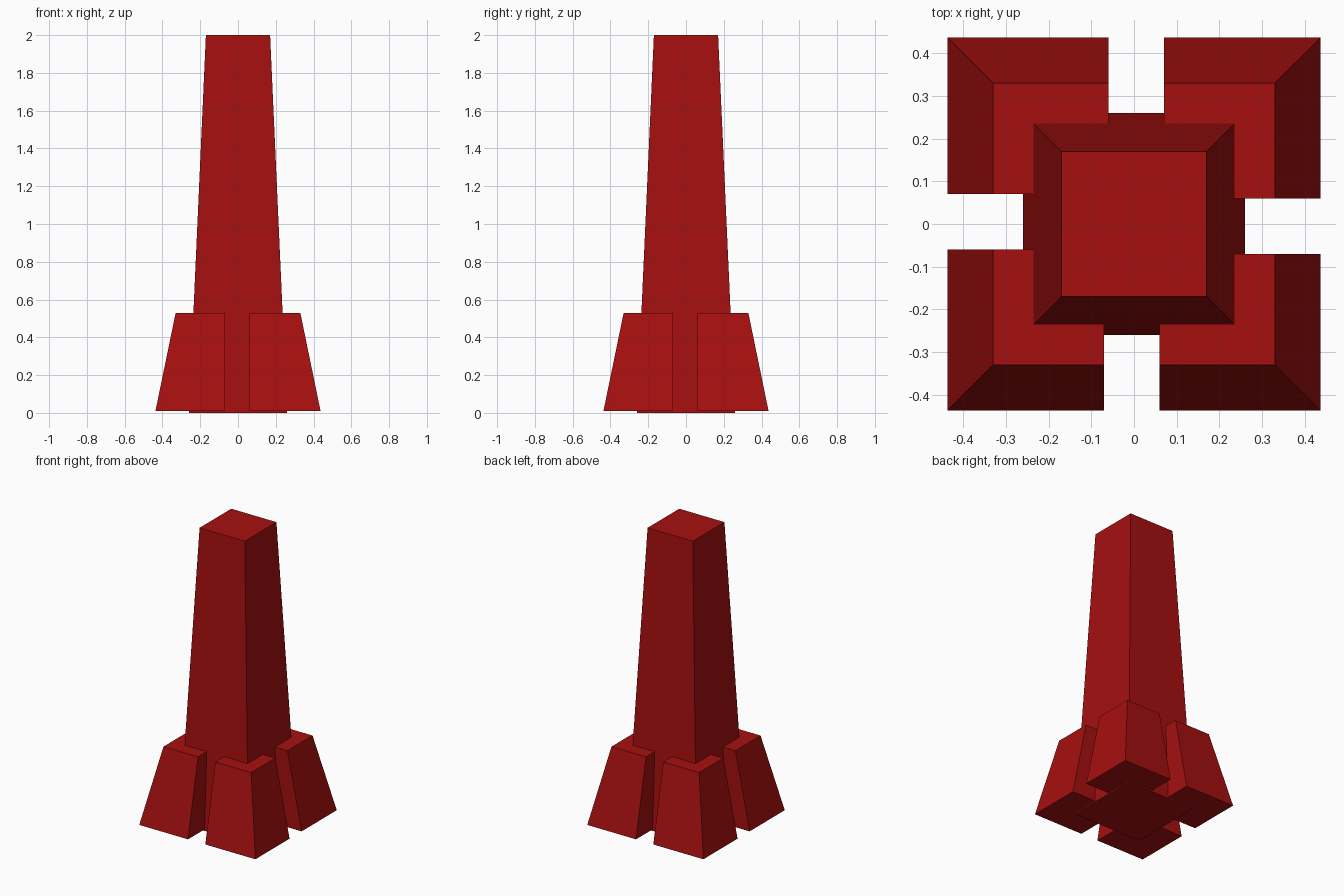
import bpy
from math import pi
from mathutils import Matrix, Vector

cube = bpy.data.objects.get("Cube")
if cube:
    bpy.data.objects.remove(cube, do_unlink=True)

# Single dark red material
red = bpy.data.materials.new("dark_red")
red.use_nodes = True
colour = (0.38, 0.005, 0.005, 1)
red.diffuse_color = colour
red.node_tree.nodes["Principled BSDF"].inputs["Base Color"].default_value = colour


def frustum(name, low, high, z0, z1, turn=0.0):
    """Tapered block between two rectangles (x0, y0, x1, y1), turned about z."""
    spin = Matrix.Rotation(turn, 4, "Z")
    verts = []
    for (x0, y0, x1, y1), z in ((low, z0), (high, z1)):
        verts += [spin @ Vector((x, y, z))
                  for x, y in ((x0, y0), (x1, y0), (x1, y1), (x0, y1))]
    faces = [(3, 2, 1, 0), (4, 5, 6, 7)]
    faces += [(i, (i + 1) % 4, (i + 1) % 4 + 4, i + 4) for i in range(4)]
    mesh = bpy.data.meshes.new(name)
    mesh.from_pydata(verts, [], faces)
    mesh.materials.append(red)
    obj = bpy.data.objects.new(name, mesh)
    bpy.context.scene.collection.objects.link(obj)
    return obj


# Tall tapered shaft
base, top = 0.26, 0.17
frustum("shaft", (-base, -base, base, base), (-top, -top, top, top), 0, 2)

# Four corner feet: outer sides slope, inner sides stay upright
inner_x, inner_y = 0.07, 0.06
foot_low, foot_high = 0.437, 0.33
names = ("back_left_foot", "back_right_foot", "front_right_foot", "front_left_foot")
for i, name in enumerate(names):
    frustum(name, (inner_x, inner_y, foot_low, foot_low),
            (inner_x, inner_y, foot_high, foot_high), 0.01, 0.53, i * pi / 2)
